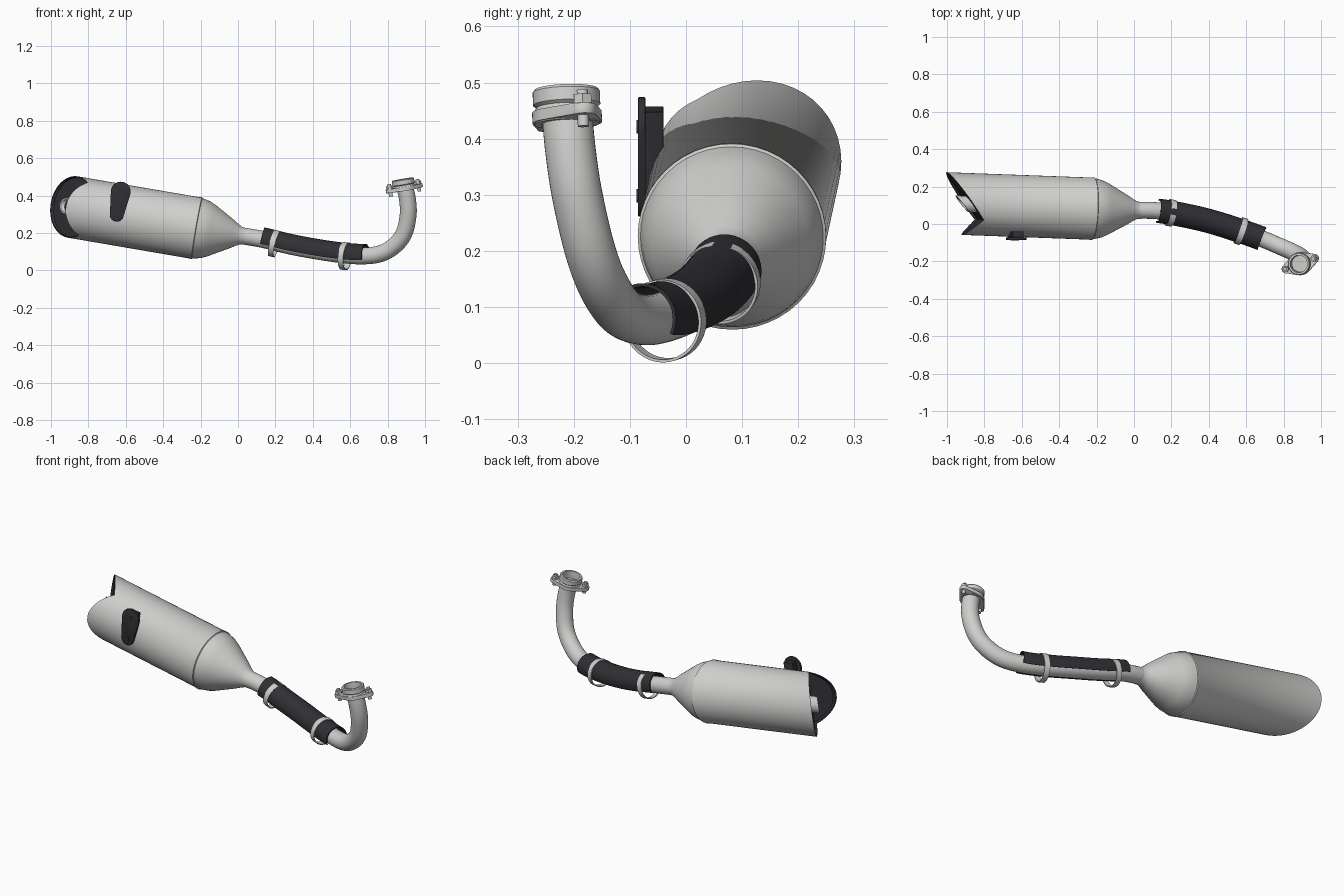
import bpy, bmesh, math
from mathutils import Vector

if "Cube" in bpy.data.objects:
    bpy.data.objects.remove(bpy.data.objects["Cube"])


def material(name, rgb):
    m = bpy.data.materials.new(name)
    m.diffuse_color = (*rgb, 1)
    m.use_nodes = True
    m.node_tree.nodes["Principled BSDF"].inputs["Base Color"].default_value = m.diffuse_color
    return m


STEEL = material("brushed steel", (0.62, 0.62, 0.61))
DARK = material("dark coating", (0.03, 0.029, 0.035))


def finish(name, bm, mats, angle=35):
    bmesh.ops.recalc_face_normals(bm, faces=bm.faces)
    me = bpy.data.meshes.new(name)
    bm.to_mesh(me)
    bm.free()
    for m in mats:
        me.materials.append(m)
    ob = bpy.data.objects.new(name, me)
    bpy.context.collection.objects.link(ob)
    bpy.ops.object.select_all(action='DESELECT')
    ob.select_set(True)
    bpy.context.view_layer.objects.active = ob
    bpy.ops.object.shade_smooth_by_angle(angle=math.radians(angle))
    return ob


def frame(axis):
    """Axis with a sideways and an upward direction square to it."""
    d = Vector(axis).normalized()
    ref = Vector((0, 0, 1)) if abs(d.z) < 0.9 else Vector((0, 1, 0))
    side = d.cross(ref).normalized()
    return d, side, side.cross(d)


def bridge(bm, a, b, mat=0):
    n = len(a)
    for i in range(n):
        bm.faces.new((a[i], a[(i + 1) % n], b[(i + 1) % n], b[i])).material_index = mat


def lathe(name, origin, axis, profile, mats, segs=48, closed=False, dark_from=99):
    """Spin (distance, radius) points; distance may be a function of the sideways offset."""
    d, side, up = frame(axis)
    bm = bmesh.new()
    rings = []
    for s, r in profile:
        ring = []
        for i in range(segs):
            a = 2 * math.pi * i / segs
            t, h = r * math.cos(a), r * math.sin(a)
            dist = s(t) if callable(s) else s
            ring.append(bm.verts.new(Vector(origin) + d * dist + side * t + up * h))
        rings.append(ring)
    for k in range(len(rings) - 1):
        bridge(bm, rings[k], rings[k + 1], int(k >= dark_from))
    if closed:
        bridge(bm, rings[-1], rings[0])
    return bm, rings


def spin(name, origin, axis, profile, mats=(STEEL,), segs=48, closed=False, caps=False):
    bm, rings = lathe(name, origin, axis, profile, mats, segs, closed)
    if caps:
        bm.faces.new(rings[0])
        bm.faces.new(rings[-1])
    return finish(name, bm, mats)


def smooth_path(pts, steps=8):
    p = [Vector(q) for q in pts]
    p = [2 * p[0] - p[1]] + p + [2 * p[-1] - p[-2]]
    out = []
    for i in range(1, len(p) - 2):
        a, b, c, e = p[i - 1:i + 3]
        for k in range(steps):
            t = k / steps
            out.append(0.5 * (2 * b + (c - a) * t + (2 * a - 5 * b + 4 * c - e) * t * t
                              + (3 * b - a - 3 * c + e) * t ** 3))
    return out + [p[-2]]


def sweep(name, path, section, mat):
    """Carry a closed (side, up) section along a path without twisting."""
    bm = bmesh.new()
    rings, up = [], Vector((0, 0, 1))
    for i, p in enumerate(path):
        tan = (path[min(i + 1, len(path) - 1)] - path[max(i - 1, 0)]).normalized()
        up = (up - tan * up.dot(tan)).normalized()
        side = tan.cross(up)
        rings.append([bm.verts.new(p + side * u + up * v) for u, v in section])
    for a, b in zip(rings, rings[1:]):
        bridge(bm, a, b)
    bm.faces.new(rings[0])
    bm.faces.new(rings[-1])
    return finish(name, bm, [mat])


def arc(r, a0, a1, n):
    return [(r * math.cos(math.radians(a0 + (a1 - a0) * i / n)),
             r * math.sin(math.radians(a0 + (a1 - a0) * i / n))) for i in range(n + 1)]


# Muffler shell: cone, seam bead and a barrel with a V-shaped open end
SEAM, AXIS, R = (-0.224, 0.082, 0.226), (-1, 0.037, 0.171), 0.166


def v_cut(t):
    return 0.609 + (0.747 * (t + 0.083) if t > -0.083 else 1.1 * (-0.083 - t))


shell = [(-0.27, 0.044), (-0.245, 0.047), (-0.225, 0.057), (-0.19, 0.079), (-0.08, 0.141),
         (-0.055, 0.152), (-0.03, 0.159), (-0.007, 0.163), (-0.004, 0.168), (0.004, 0.168),
         (0.007, R), (v_cut, R), (v_cut, R - 0.005), (lambda t: v_cut(t) - 0.015, R - 0.005)]
bm, rings = lathe("muffler", SEAM, AXIS, shell, None, 48, dark_from=11)
last, n = rings[-1], 48
for i in range(n // 2):                      # recessed end plate
    quad = []
    for v in (last[i], last[i + 1], last[(n - i - 1) % n], last[(n - i) % n]):
        if v not in quad:
            quad.append(v)
    bm.faces.new(quad).material_index = 1
finish("muffler", bm, [STEEL, DARK])

# Slanted outlet tube
tip = lambda t: 0.706 + 0.85 * t
spin("outlet_tube", SEAM, AXIS, [(0.57, 0.043), (tip, 0.043), (tip, 0.034), (0.57, 0.034)], closed=True)
spin("outlet_lining", SEAM, AXIS, [(0.58, 0.0335), (lambda t: tip(t) - 0.02, 0.0335)],
     mats=(DARK,), caps=True)

# Header pipe
path = smooth_path([(-0.01, 0.074, 0.19), (0.13, 0.07, 0.166), (0.27, 0.046, 0.132),
                    (0.40, 0.016, 0.107), (0.54, -0.027, 0.086), (0.67, -0.073, 0.077),
                    (0.77, -0.115, 0.092), (0.845, -0.148, 0.14), (0.89, -0.172, 0.205),
                    (0.91, -0.194, 0.30), (0.906, -0.206, 0.38), (0.892, -0.212, 0.445)])
sweep("header_pipe", path, arc(0.045, 0, 350, 35), STEEL)

# Heat shield wrapped over the pipe
guard = [p for p in path if 0.12 < p.x < 0.69]
sweep("heat_shield", guard, arc(0.065, -22, 202, 28) + arc(0.059, 202, -22, 28), DARK)

# Clamp rings
for tag, x, r in (("inner", 0.195, 0.067), ("outer", 0.572, 0.069)):
    k = min(range(len(path)), key=lambda i: abs(path[i].x - x))
    tan = path[k + 1] - path[k - 1]
    c = path[k] + Vector((x - path[k].x, 0, -0.006))
    spin(tag + "_clamp", c, tan, [(-0.015, r), (-0.015, r + 0.005), (0.015, r + 0.005), (0.015, r)],
         closed=True)

# Collar at the engine end
FC, FN = Vector((0.889, -0.212, 0.438)), Vector((-0.165, -0.03, 0.98)).normalized()
spin("collar", FC, FN, [(-0.012, 0.046), (-0.012, 0.058), (0.012, 0.058), (0.018, 0.054),
                        (0.023, 0.06), (0.046, 0.06), (0.051, 0.056), (0.051, 0.046),
                        (0.01, 0.044)], closed=True)
spin("pipe_mouth", FC, FN, [(0.0, 0.0445), (0.006, 0.0445)], caps=True)


def plate(name, outline, centre, u, v, normal, half, mat, bevel):
    """Flat plate from a 2D outline."""
    bm = bmesh.new()
    lo, hi = [[bm.verts.new(centre + u * a + v * b + normal * h) for a, b in outline]
              for h in (-half, half)]
    bridge(bm, lo, hi)
    caps = [bm.faces.new(lo), bm.faces.new(hi)]
    rim = list({e for f in caps for e in f.edges})
    bmesh.ops.bevel(bm, geom=rim, offset=bevel, segments=2, profile=0.5, affect='EDGES')
    return finish(name, bm, [mat])


def shifted(points, du, dv=0):
    return [(a + du, b + dv) for a, b in points]


# Two-eared flange with bolts and nuts
ears = Vector((0.155, 0.057, 0))
ears = (ears - FN * ears.dot(FN)).normalized()
across = FN.cross(ears)
outline = (shifted(arc(0.023, -62, 62, 10), 0.082) + arc(0.062, 62, 118, 8)
           + shifted(arc(0.023, 118, 242, 10), -0.082) + arc(0.062, 242, 298, 8))
plate("flange", outline, FC, ears, across, FN, 0.010, STEEL, 0.003)
for tag, sx in (("left", -1), ("right", 1)):
    c = FC + ears * 0.082 * sx
    spin(tag + "_bolt", c, FN, [(-0.03, 0.010), (0.036, 0.010)], segs=16, caps=True)
    spin(tag + "_nut", c, FN, [(0.009, 0.018), (0.027, 0.018)], segs=6, caps=True)

# Mounting bracket: tapered hanger plate on a spacer block
X, Y, Z = Vector((1, 0, 0)), Vector((0, 1, 0)), Vector((0, 0, 1))
lean = Vector((0.17, 0, 0.985))
flat = Vector((0.985, 0, -0.17))
base = Vector((-0.648, -0.079, 0.298))
hanger = arc(0.037, 187, 353, 14) + shifted(arc(0.053, -7, 187, 18), 0, 0.125)
plate("hanger_plate", hanger, base, flat, lean, Y, 0.0065, DARK, 0.002)
block = [(-0.026, -0.01), (0.026, -0.01), (0.03, 0.157), (-0.03, 0.157)]
plate("hanger_spacer", block, base + Y * 0.022, flat, lean, Y, 0.017, DARK, 0.002)
for k, h in enumerate((0.0, 0.125)):
    spin("hanger_bolt_%d" % (k + 1), base + lean * h, -Y, [(0.0, 0.012), (0.009, 0.012)],
         mats=(DARK,), segs=16, caps=True)
